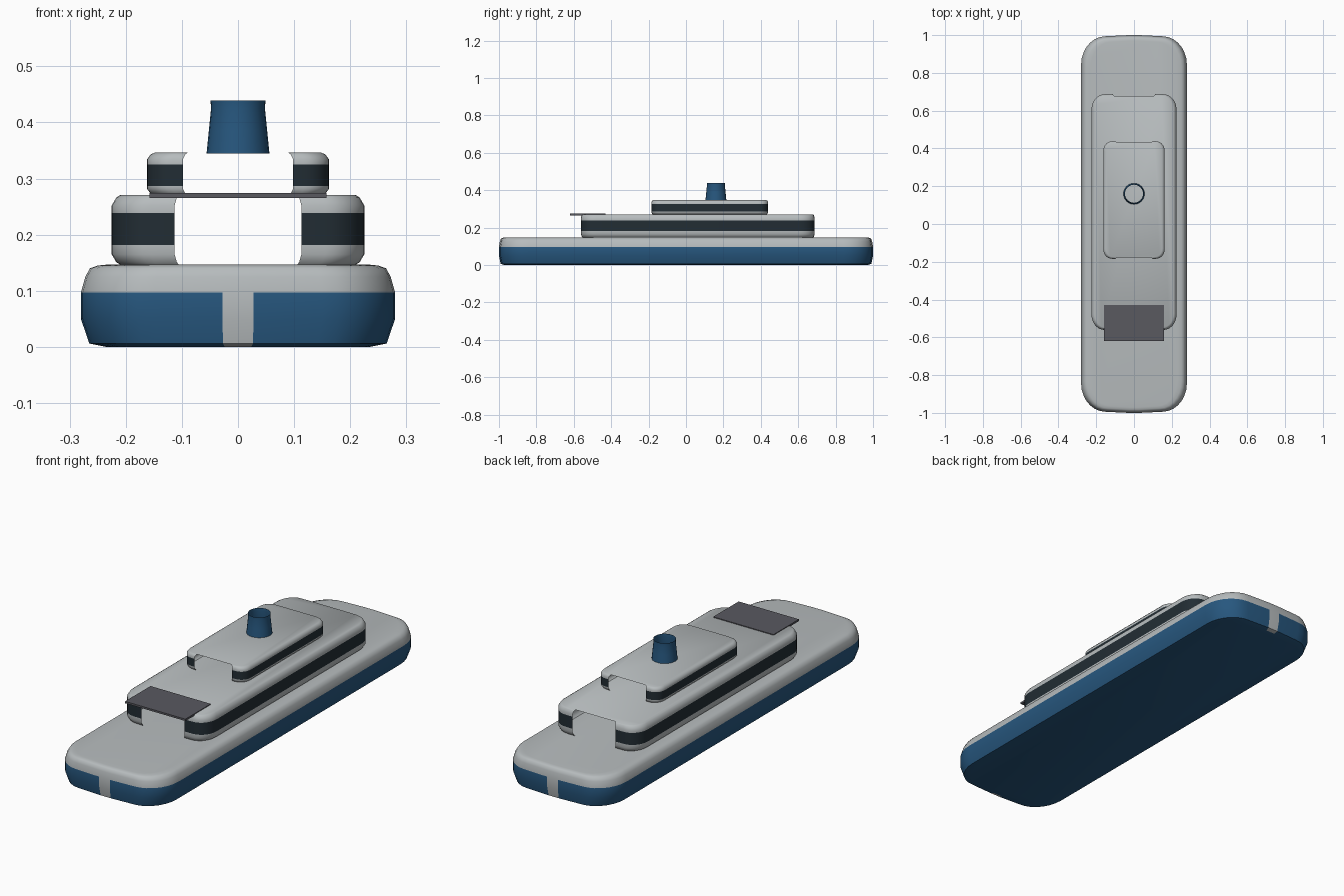
import bpy, bmesh, math

old = bpy.data.objects.get("Cube")
if old:
    bpy.data.objects.remove(old, do_unlink=True)


def material(name, rgb):
    m = bpy.data.materials.new(name)
    m.use_nodes = True
    m.diffuse_color = (*rgb, 1)
    m.node_tree.nodes["Principled BSDF"].inputs["Base Color"].default_value = (*rgb, 1)
    return m


GREY = material("light grey", (0.47, 0.50, 0.51))
BLUE = material("navy blue", (0.02, 0.095, 0.21))
GLASS = material("dark window", (0.016, 0.026, 0.034))
SLATE = material("slate grey", (0.10, 0.10, 0.117))


def finish(name, bm, mats, angle=50):
    mesh = bpy.data.meshes.new(name)
    bm.to_mesh(mesh)
    bm.free()
    for m in mats:
        mesh.materials.append(m)
    ob = bpy.data.objects.new(name, mesh)
    bpy.context.collection.objects.link(ob)
    bpy.ops.object.select_all(action="DESELECT")
    ob.select_set(True)
    bpy.context.view_layer.objects.active = ob
    bpy.ops.object.shade_smooth_by_angle(angle=math.radians(angle))
    return ob


def outline(hx, hy, rx, ry, mid, crown, steps=7):
    """Rounded rectangle, counter-clockwise, with a centre strip at each end."""
    q = []
    for i in range(steps + 1):
        a = math.pi / 2 * i / steps
        q.append((hx - rx + rx * math.cos(a), hy - crown - ry + ry * math.sin(a)))
    q.append((mid, hy))
    left = [(-x, y) for x, y in reversed(q)]
    return q + left + [(-x, -y) for x, y in q] + [(-x, -y) for x, y in left], len(q)


def deck_shell(name, size, corner, mid, crown, y0, levels, mats, band, end, floor):
    """Loft the outline through (z, inset) levels; band(z) picks a colour.
    The centre end faces get colour index `end`, or stay open if it is None."""
    hx, hy = size
    pts, n = outline(hx, hy, *corner, mid, crown)
    bm = bmesh.new()
    rings = [[bm.verts.new((x * (1 - d / hx), y0 + y * (1 - 0.6 * d / hy), z)) for x, y in pts]
             for z, d in levels]
    count = len(pts)
    for lo, hi in zip(rings, rings[1:]):
        for i in range(count):
            centre = i in (n - 1, 3 * n - 1)
            if centre and end is None:
                continue
            j = (i + 1) % count
            f = bm.faces.new((lo[i], lo[j], hi[j], hi[i]))
            f.material_index = end if centre else band((lo[i].co.z + hi[i].co.z) / 2)
    bm.faces.new(rings[-1]).material_index = 0
    if floor:
        bm.faces.new(rings[0][::-1]).material_index = 1
    return finish(name, bm, mats)


# Hull: blue below, grey rim and deck, grey stripe at bow and stern
deck_shell("hull", (0.28, 1.0), (0.13, 0.15), 0.028, 0.006, 0,
           [(0, 0.045), (0.006, 0.015), (0.05, 0), (0.097, 0), (0.125, 0.008),
            (0.14, 0.016), (0.145, 0.03), (0.147, 0.05)],
           [GREY, BLUE], lambda z: 1 if z < 0.097 else 0, 0, True)


# Superstructure decks: hollow, open in the middle of each end, window band around
def tier(name, size, corner, opening, y0, z0, z1, w0, w1, bevel):
    h = z1 - z0
    levels = [(z0, bevel), (z0 + h * 0.04, bevel * 0.5), (z0 + h * 0.15, 0), (w0, 0), (w1, 0),
              (z1 - h * 0.15, 0), (z1 - h * 0.04, bevel * 0.5), (z1, bevel)]
    deck_shell(name, size, corner, opening, 0.001, y0, levels, [GREY, GLASS],
               lambda z: 1 if w0 < z < w1 else 0, None, False)


tier("lower_cabin_deck", (0.225, 0.625), (0.07, 0.08), 0.113, 0.063,
     0.146, 0.271, 0.182, 0.239, 0.016)
tier("upper_cabin_deck", (0.162, 0.312), (0.045, 0.05), 0.098, 0.127,
     0.270, 0.346, 0.287, 0.325, 0.013)

# Bridge roof plate overhanging the front of the lower cabin deck
bm = bmesh.new()
bmesh.ops.create_cube(bm, size=1)
for v in bm.verts:
    v.co = (v.co.x * 0.316, v.co.y * 0.19 - 0.525, v.co.z * 0.009 + 0.270)
finish("bridge_roof", bm, [SLATE], 30)

# Funnel: open tapered tube with a slightly flared lip
bm = bmesh.new()
sides = 24
rings = []
for z, r in [(0.345, 0.056), (0.385, 0.052), (0.425, 0.048), (0.439, 0.049)]:
    rings.append([bm.verts.new((r * math.cos(math.tau * i / sides),
                                0.16 + r * math.sin(math.tau * i / sides), z))
                  for i in range(sides)])
for lo, hi in zip(rings, rings[1:]):
    for i in range(sides):
        j = (i + 1) % sides
        bm.faces.new((lo[i], lo[j], hi[j], hi[i]))
finish("funnel", bm, [BLUE])
